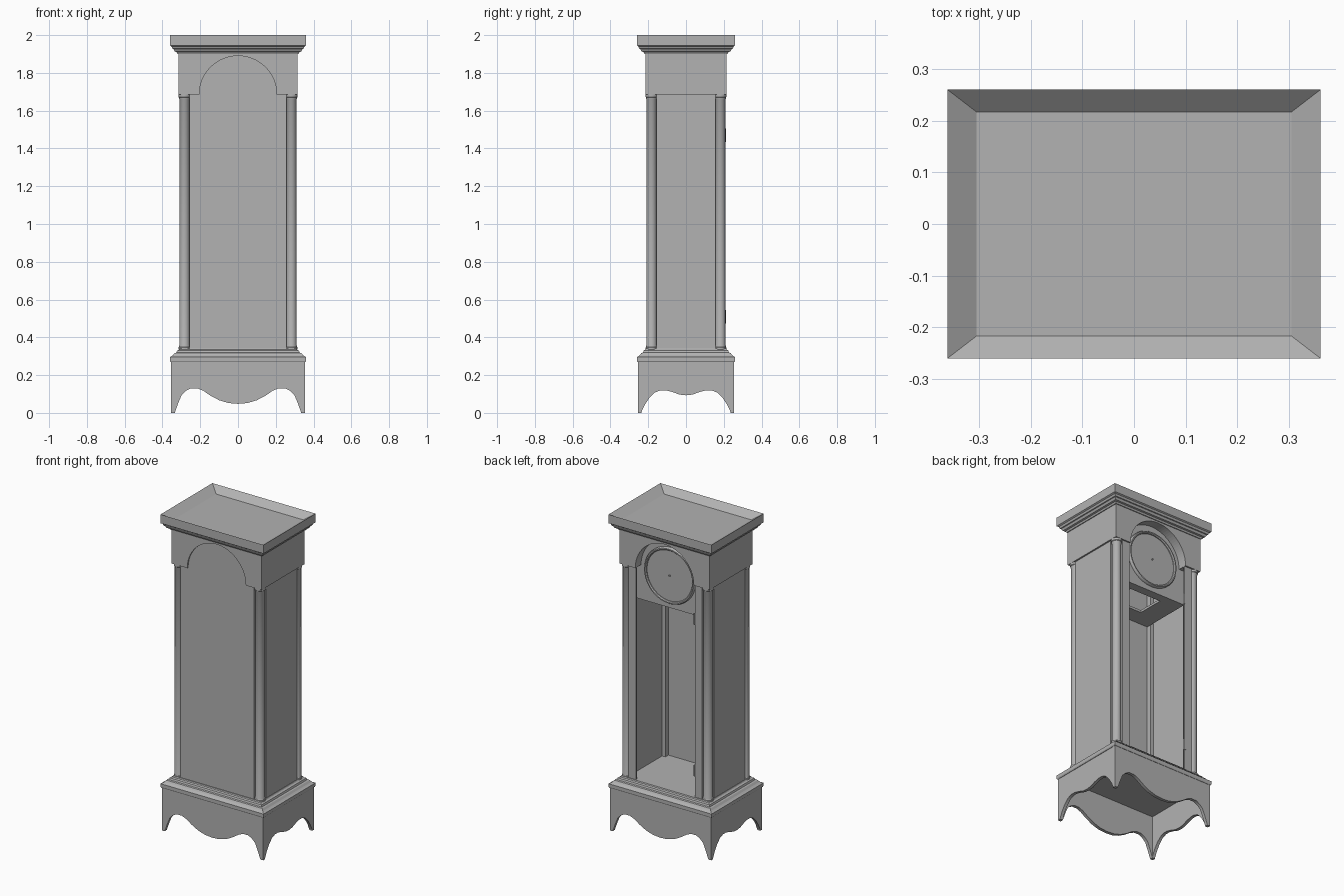
import bpy, bmesh, math
from mathutils import Matrix

if "Cube" in bpy.data.objects:
    bpy.data.objects.remove(bpy.data.objects["Cube"])

# dark grey finish shared by every part
grey = bpy.data.materials.new("dark_grey")
grey.diffuse_color = (.446, .446, .446, 1)
grey.use_nodes = True
grey.node_tree.nodes["Principled BSDF"].inputs["Base Color"].default_value = grey.diffuse_color


def finish(name, bm, smooth=False):
    bmesh.ops.recalc_face_normals(bm, faces=bm.faces)
    me = bpy.data.meshes.new(name)
    bm.to_mesh(me)
    bm.free()
    me.materials.append(grey)
    ob = bpy.data.objects.new(name, me)
    bpy.context.collection.objects.link(ob)
    if smooth:
        bpy.ops.object.select_all(action='DESELECT')
        ob.select_set(True)
        bpy.context.view_layer.objects.active = ob
        bpy.ops.object.shade_smooth_by_angle(angle=math.radians(35))
    return ob


def prism(name, pts, d0, d1, axis='y', smooth=False):
    """Extrude a (u, z) outline from d0 to d1 along the x or y axis."""
    bm = bmesh.new()
    place = (lambda u, z, d: (u, d, z)) if axis == 'y' else (lambda u, z, d: (d, u, z))
    a = [bm.verts.new(place(u, z, d0)) for u, z in pts]
    b = [bm.verts.new(place(u, z, d1)) for u, z in pts]
    bm.faces.new(a)
    bm.faces.new(b)
    n = len(pts)
    for i in range(n):
        j = (i + 1) % n
        bm.faces.new((a[i], a[j], b[j], b[i]))
    return finish(name, bm, smooth)


def box(name, x0, x1, y0, y1, z0, z1):
    return prism(name, [(x0, z0), (x1, z0), (x1, z1), (x0, z1)], y0, y1)


def moulding(name, rings):
    """Stack of rectangles (half x, half y, z), capped at both ends."""
    bm = bmesh.new()
    loops = [[bm.verts.new((sx * hx, sy * hy, z))
              for sx, sy in ((-1, -1), (1, -1), (1, 1), (-1, 1))] for hx, hy, z in rings]
    for a, b in zip(loops, loops[1:]):
        for i in range(4):
            j = (i + 1) % 4
            bm.faces.new((a[i], a[j], b[j], b[i]))
    bm.faces.new(loops[0])
    bm.faces.new(loops[-1])
    return finish(name, bm)


def lathe(name, profile, matrix, steps=32):
    """Spin an (r, z) profile about z, then place it."""
    bm = bmesh.new()
    vs = [bm.verts.new((r, 0, z)) for r, z in profile]
    es = [bm.edges.new(p) for p in zip(vs, vs[1:])]
    bmesh.ops.spin(bm, geom=vs + es, cent=(0, 0, 0), axis=(0, 0, 1),
                   angle=2 * math.pi, steps=steps)
    bmesh.ops.remove_doubles(bm, verts=bm.verts, dist=1e-5)
    bm.transform(matrix)
    return finish(name, bm, True)


def mirrored(half):
    """Complete an outline running from the outside to the centre point."""
    return half + [(-u, z) for u, z in reversed(half[:-1])]


HOOD_Z, TOP_Z, ARCH_R = 1.685, 1.91, 0.205
arch = [(ARCH_R * math.cos(math.pi * i / 40), HOOD_Z + ARCH_R * math.sin(math.pi * i / 40))
        for i in range(41)]

# scalloped skirt with feet
wide = mirrored([(-.355, .275), (-.355, 0), (-.335, 0), (-.315, .055), (-.298, .095),
                 (-.275, .117), (-.25, .13), (-.215, .13), (-.185, .118), (-.145, .091),
                 (-.1, .067), (-.05, .052), (0, .048)])
deep = mirrored([(-.254, .275), (-.254, 0), (-.238, 0), (-.22, .04), (-.195, .078),
                 (-.165, .108), (-.135, .119), (-.105, .119), (-.07, .11),
                 (-.035, .097), (0, .093)])
for s, label in ((-1, "front"), (1, "back")):
    prism("skirt_" + label, wide, s * .235, s * .255, smooth=True)
for s, label in ((-1, "left"), (1, "right")):
    prism("skirt_" + label, deep, s * .335, s * .3545, 'x', True)

# base moulding and crown with sunken top
moulding("base_moulding", [(.35, .25, .27), (.357, .257, .27), (.361, .26, .276), (.361, .26, .296),
                           (.352, .252, .3), (.345, .245, .305), (.336, .237, .316),
                           (.326, .228, .319), (.322, .224, .33), (.312, .215, .335), (.308, .212, .342)])
moulding("crown", [(.31, .21, 1.9), (.32, .22, 1.9), (.325, .225, 1.91), (.335, .235, 1.913),
                   (.342, .242, 1.926), (.347, .247, 1.928), (.352, .252, 1.94),
                   (.361, .26, 1.945), (.361, .26, 2.0), (.305, .217, 1.962)])

# trunk shell: notched corners, open towards +y
half = [(-.206, .206), (-.257, .206), (-.257, .156), (-.305, .156),
        (-.305, -.156), (-.257, -.156), (-.257, -.206)]
path = half + [(-x, y) for x, y in reversed(half)]
bm = bmesh.new()
lo = [bm.verts.new((x, y, .335)) for x, y in path]
hi = [bm.verts.new((x, y, HOOD_Z)) for x, y in path]
for i in range(len(path) - 1):
    bm.faces.new((lo[i], lo[i + 1], hi[i + 1], hi[i]))
me = bpy.data.meshes.new("trunk_shell")
bm.to_mesh(me)
bm.free()
me.materials.append(grey)
trunk = bpy.data.objects.new("trunk_shell", me)
bpy.context.collection.objects.link(trunk)
mod = trunk.modifiers.new("thickness", 'SOLIDIFY')
mod.thickness, mod.offset, mod.use_even_offset = .012, -1, True
prism("arched_panel_top", arch, -.206, -.194)

# inner linings of the trunk
for s, label in ((-1, "left"), (1, "right")):
    box("lining_" + label, s * .268, s * .294, -.145, .145, .336, HOOD_Z)
box("lining_front", -.246, .246, -.195, -.174, .336, HOOD_Z)

# corner columns with base and capital
column = [(0, .336), (.032, .336), (.032, .346), (.029, .35), (.029, .355), (.0268, .36),
          (.0268, 1.66), (.029, 1.664), (.029, 1.669), (.032, 1.672), (.032, 1.687), (0, 1.687)]
for sx in (-1, 1):
    for sy in (-1, 1):
        lathe("corner_column", column, Matrix.Translation((sx * .283, sy * .182, 0)))

# hood: arched faces and plain sides
spandrel = [(.315, HOOD_Z), (.315, TOP_Z), (-.315, TOP_Z), (-.315, HOOD_Z)] + arch[::-1]
prism("hood_front", spandrel, -.215, -.155)
prism("hood_back", spandrel, .157, .215)
for s, label in ((-1, "left"), (1, "right")):
    box("hood_side_" + label, s * .295, s * .315, -.155, .157, HOOD_Z, TOP_Z)

# dial board, dial, bezel and arbor facing +y
box("dial_board", -.245, .245, .143, .155, 1.465, TOP_Z)
turn = Matrix.Translation((0, .155, 1.672)) @ Matrix.Rotation(-math.pi / 2, 4, 'X')
lathe("dial", [(0, 0), (.164, 0), (.164, .006), (0, .006)], turn, 64)
lathe("dial_bezel", [(.16, 0), (.16, .012), (.165, .018), (.172, .018), (.177, .01),
                     (.177, 0), (.16, 0)], turn, 64)
lathe("hand_arbor", [(0, 0), (.005, 0), (.005, .014), (0, .014)], turn, 16)

# movement shelf with a central opening
for s in (-1, 1):
    box("shelf_side", s * .11, s * .245, -.174, .143, 1.465, 1.48)
box("shelf_rear", -.11, .11, -.174, -.07, 1.465, 1.48)
box("shelf_fore", -.11, .11, .1, .143, 1.465, 1.48)

# door hinges
for z in (.51, 1.47):
    box("hinge_leaf", -.215, -.203, .195, .2065, z - .036, z + .036)
    lathe("hinge_pin", [(0, -.036), (.004, -.036), (.004, .036), (0, .036)],
          Matrix.Translation((-.204, .207, z)), 12)
